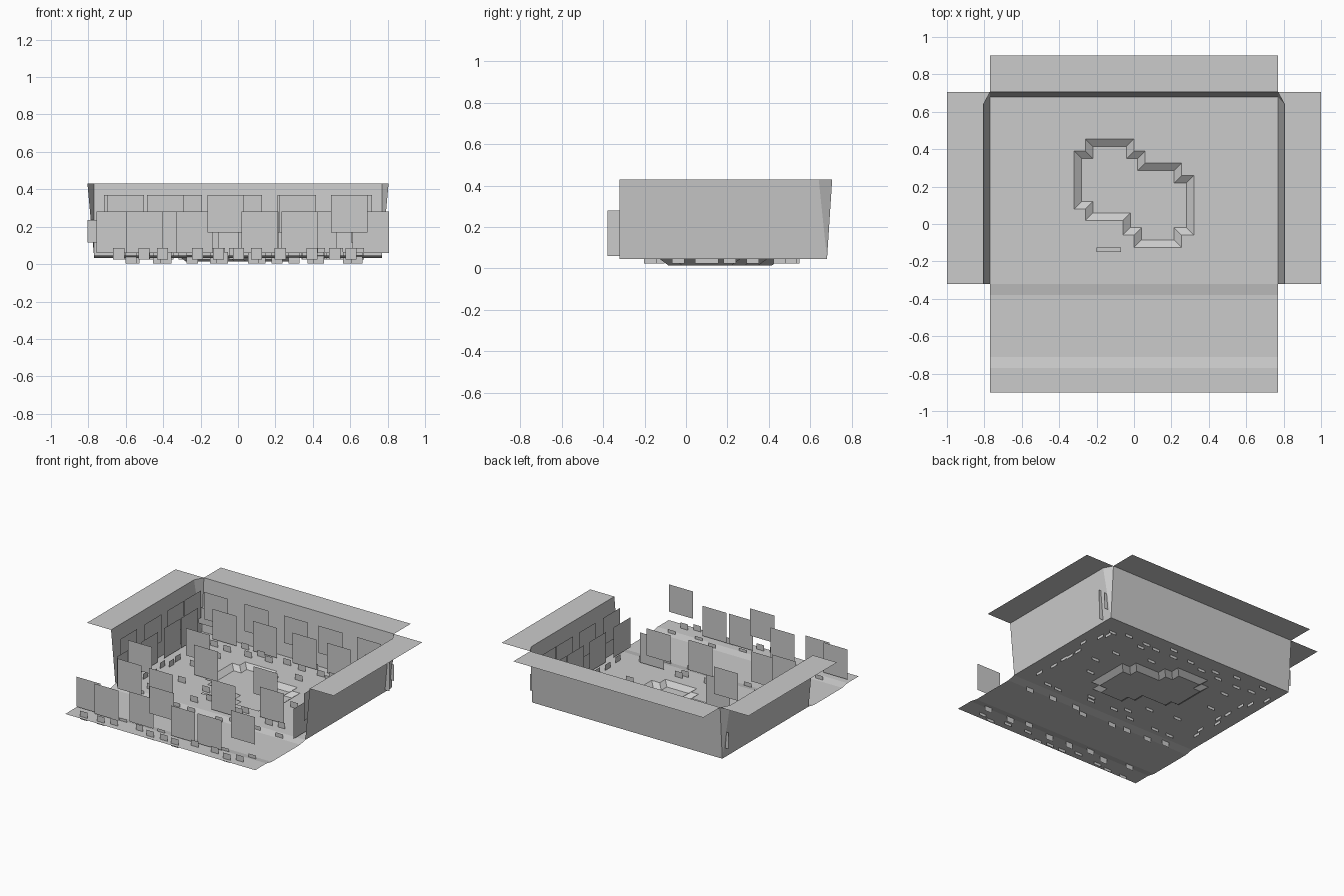
import bpy, bmesh, random
from mathutils import Vector

if "Cube" in bpy.data.objects:
    bpy.data.objects.remove(bpy.data.objects["Cube"])

random.seed(4)
FLOOR, PATH, PIT, RIM = 0.045, 0.033, 0.015, 0.43
W, BACK = 0.77, 0.68


def make(name, faces):
    """One object from a list of polygons, shared points welded."""
    bm = bmesh.new()
    for f in faces:
        bm.faces.new([bm.verts.new(p) for p in f])
    bmesh.ops.remove_doubles(bm, verts=bm.verts, dist=1e-5)
    me = bpy.data.meshes.new(name)
    bm.to_mesh(me)
    bm.free()
    ob = bpy.data.objects.new(name, me)
    bpy.context.collection.objects.link(ob)
    return ob


def card(c, y, w, z0, z1, along_y=False):
    """Upright rectangle centred on c; along_y turns it to face sideways."""
    a, b = c - w / 2, c + w / 2
    pts = [(a, z0), (b, z0), (b, z1), (a, z1)]
    return [(y, p, z) if along_y else (p, y, z) for p, z in pts]


# stepped pond outline (clockwise) and its inset bottom
rim = [(-.26, .455), (0, .455), (0, .39), (.06, .39), (.06, .325), (.255, .325),
       (.255, .26), (.32, .26), (.32, -.06), (.255, -.06), (.255, -.125), (0, -.125),
       (0, -.06), (-.06, -.06), (-.06, .02), (-.26, .02), (-.26, .08), (-.32, .08),
       (-.32, .39), (-.26, .39)]
rim = [Vector(p) for p in rim]


def inset(poly, d):
    out = []
    for i, p in enumerate(poly):
        e1 = (p - poly[i - 1]).normalized()
        e2 = (poly[(i + 1) % len(poly)] - p).normalized()
        out.append(p + d * (Vector((e1.y, -e1.x)) + Vector((e2.y, -e2.x))))
    return out


low = inset(rim, 0.04)

# field with the pond hole
bm = bmesh.new()
edges = []
for loop in ([(-W, -.32), (W, -.32), (W, BACK), (-W, BACK)], rim):
    vs = [bm.verts.new((p[0], p[1], FLOOR)) for p in loop]
    edges += [bm.edges.new((vs[i - 1], vs[i])) for i in range(len(vs))]
bmesh.ops.triangle_fill(bm, edges=edges, use_beauty=True, use_dissolve=False, normal=(0, 0, 1))
for f in bm.faces:
    if f.normal.z < 0:
        f.normal_flip()
me = bpy.data.meshes.new("field")
bm.to_mesh(me)
bm.free()
bpy.context.collection.objects.link(bpy.data.objects.new("field", me))

# pond banks and bed
n = len(rim)
banks = [[(*rim[i - 1], FLOOR), (*rim[i], FLOOR), (*low[i], PIT), (*low[i - 1], PIT)]
         for i in range(n)]
make("pond_banks", banks)
make("pond_bed", [[(*p, PIT) for p in reversed(low)]])
make("pond_step", [[(-.2, -.15, .06), (-.07, -.15, .06), (-.07, -.125, .06), (-.2, -.125, .06)]])

# sunken path across the front
prof = [(-.9, FLOOR), (-.77, FLOOR), (-.71, PATH), (-.38, PATH), (-.32, FLOOR)]
make("front_path", [[(-W, *a), (W, *a), (W, *b), (-W, *b)] for a, b in zip(prof, prof[1:])])

# back cliff with ledge
make("back_cliff", [
    [(-W, BACK, FLOOR), (W, BACK, FLOOR), (W, .705, RIM), (-W, .705, RIM)],
    [(-W, .705, RIM), (W, .705, RIM), (W, .9, RIM), (-W, .9, RIM)]])

# side cliffs, chamfered back corners and ledges, mirrored
side = make("side_cliffs", [
    [(W, BACK, FLOOR), (W, -.32, FLOOR), (.805, -.32, RIM), (.805, .64, RIM)],
    [(W, BACK, FLOOR), (.805, .64, RIM), (W, .705, RIM)],
    [(.805, -.32, RIM), (1, -.32, RIM), (1, .705, RIM), (.86, .705, RIM), (.805, .64, RIM)],
    [(.805, .64, RIM), (.86, .705, RIM), (W, .705, RIM)]])
mod = side.modifiers.new("mirror", 'MIRROR')
mod.use_mirror_merge = False

# shrubs: tall and low leaf cards
BW = 0.195
T, L = (.17, .37), (.06, .28)
front = [(-.66, -.79, L), (-.5, -.81, L), (-.235, -.78, L), (-.065, -.79, T), (.115, -.8, L),
         (.33, -.8, L), (.595, -.79, T)]
middle = [(-.39, .095, T), (-.31, .07, L), (.32, -.14, T), (.43, -.22, L), (.1, -.31, L),
          (-.6, -.28, T), (-.6, -.4, L), (-.345, -.4, L)]
make("front_shrubs", [card(x, y, BW, *z) for x, y, z in front])
make("middle_shrubs", [card(x, y, BW, *z) for x, y, z in middle])

back = []
for x in (-.62, -.29, .03, .31, .62):
    back += [card(x, .63, BW, *T), card(x + .09, .6, BW, *L)]
for s in (-1, 1):
    back.append(card(s * .705, .655, .2, .115, .235))
make("back_shrubs", back)

sides = []
for s in (-1, 1):
    for y in (-.2, .08, .34, .54):
        sides += [card(y, s * .745, BW, *T, True), card(y - .08, s * .715, BW, *L, True)]
make("side_shrubs", sides)

# small grass cards scattered along the edges and around the pond
grass = []
for row, count in ((-.85, 11), (-.75, 8), (-.36, 8), (-.24, 7), (.53, 8), (.6, 7)):
    for i in range(count):
        x = -.68 + 1.36 * (i + random.uniform(.2, .8)) / count
        z0 = .003 if row in (-.75, -.36) else .025
        grass.append(card(x, row + random.uniform(-.03, .03), .06, z0, z0 + .062))
for x, y in ((-.45, .4), (-.42, -.05), (-.5, .2), (.45, .35), (.42, .05), (.5, .2),
             (.2, .42), (-.2, -.08), (.2, -.2), (-.1, -.18)):
    grass.append(card(x, y, .06, .025, .087))
for s in (-1, 1):
    for i in range(8):
        y = -.2 + .78 * (i + random.uniform(.2, .8)) / 8
        grass.append(card(y, s * random.uniform(.62, .72), .06, .025, .087, True))
make("grass_tufts", grass)
